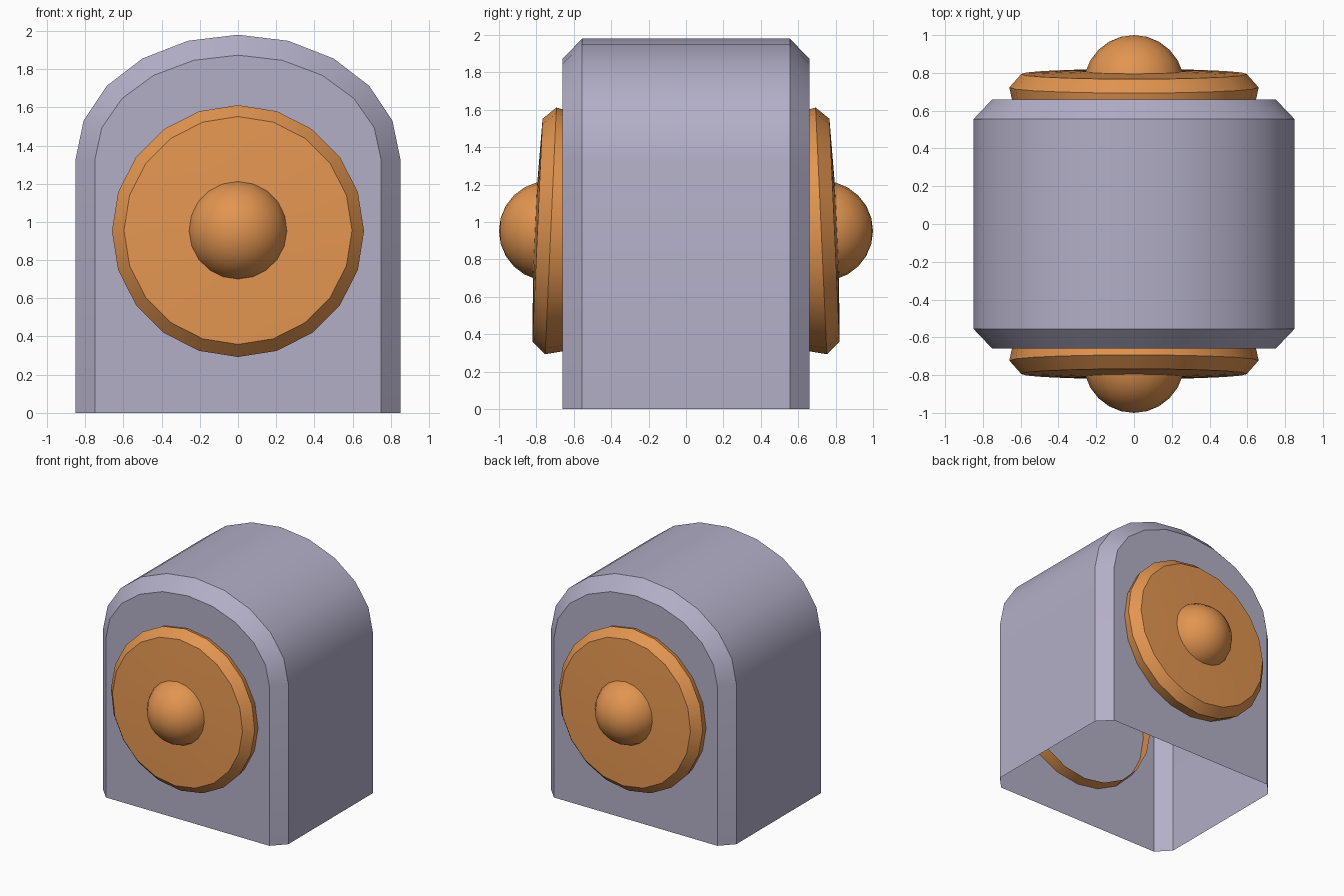
import bpy, bmesh, math
from mathutils import Matrix, Vector

if "Cube" in bpy.data.objects:
    bpy.data.objects.remove(bpy.data.objects["Cube"])


def material(name, rgb):
    m = bpy.data.materials.new(name)
    m.diffuse_color = (*rgb, 1)
    m.use_nodes = True
    m.node_tree.nodes["Principled BSDF"].inputs["Base Color"].default_value = m.diffuse_color
    return m


GREY = material("lavender_grey", (0.45, 0.425, 0.57))
ORANGE = material("orange", (0.76, 0.30, 0.08))


def finish(name, bm, mat, angle):
    bmesh.ops.remove_doubles(bm, verts=bm.verts, dist=1e-5)
    me = bpy.data.meshes.new(name)
    bm.to_mesh(me)
    bm.free()
    me.materials.append(mat)
    ob = bpy.data.objects.new(name, me)
    bpy.context.collection.objects.link(ob)
    bpy.ops.object.select_all(action='DESELECT')
    ob.select_set(True)
    bpy.context.view_layer.objects.active = ob
    bpy.ops.object.shade_smooth_by_angle(angle=math.radians(angle))
    return ob


def arch(bm, y, rx, rz, zc):
    """Arch outline, from the right foot over the top to the left foot."""
    pts = [(rx, 0)]
    for i in range(11):
        a = math.radians(18 * i)
        pts.append((rx * math.cos(a), zc + rz * math.sin(a)))
    pts.append((-rx, 0))
    return [bm.verts.new((x, y, z)) for x, z in pts]


# Arched housing with chamfered ends and open underside
bm = bmesh.new()
rings = [arch(bm, -0.66, 0.75, 0.55, 1.323), arch(bm, -0.555, 0.85, 0.65, 1.33),
         arch(bm, 0.555, 0.85, 0.65, 1.33), arch(bm, 0.66, 0.75, 0.55, 1.323)]
for a, b in zip(rings, rings[1:]):
    for i in range(len(a) - 1):
        bm.faces.new((a[i], b[i], b[i + 1], a[i + 1]))
bm.faces.new(rings[0])
bm.faces.new(rings[-1][::-1])
bm.normal_update()
for f in bm.faces:  # all faces point away from the middle
    if f.normal.dot(f.calc_center_median() - Vector((0, 0, 0.9))) < 0:
        f.normal_flip()
finish("arched_housing", bm, GREY, 30)


def lathe(name, profile, side, tilt, angle, n=20):
    """Spin (radius, depth) points about a tilted horizontal axis on one side."""
    bm = bmesh.new()
    loops = [[bm.verts.new((r * math.sin(k * math.tau / n), y, r * math.cos(k * math.tau / n)))
              for k in range(n)] for r, y in profile]
    for a, b in zip(loops, loops[1:]):
        for k in range(n):
            j = (k + 1) % n
            bm.faces.new((a[k], a[j], b[j], b[k]))
    pivot = Matrix.Translation((0, 0.723, 0.952))
    bm.transform(pivot @ Matrix.Rotation(math.radians(tilt), 4, 'X'))
    if side < 0:
        bm.transform(Matrix.Diagonal((1, -1, 1, 1)))
        bmesh.ops.reverse_faces(bm, faces=bm.faces)
    return finish(name, bm, ORANGE, angle)


# Tilted discs and their round hubs, front and back
disc = [(0.622, -0.175), (0.66, 0.0), (0.597, 0.071), (0.25, 0.084), (0.0, 0.086)]
dome = [(0.268 * math.cos(math.radians(a)), 0.007 + 0.27 * math.sin(math.radians(a)))
        for a in range(0, 91, 15)]
dome[-1] = (0.0, 0.277)
for side, word in ((-1, "front"), (1, "back")):
    lathe(word + "_disc", disc, side, 2.6, 25)
    lathe(word + "_hub", dome, side, 0, 60)
